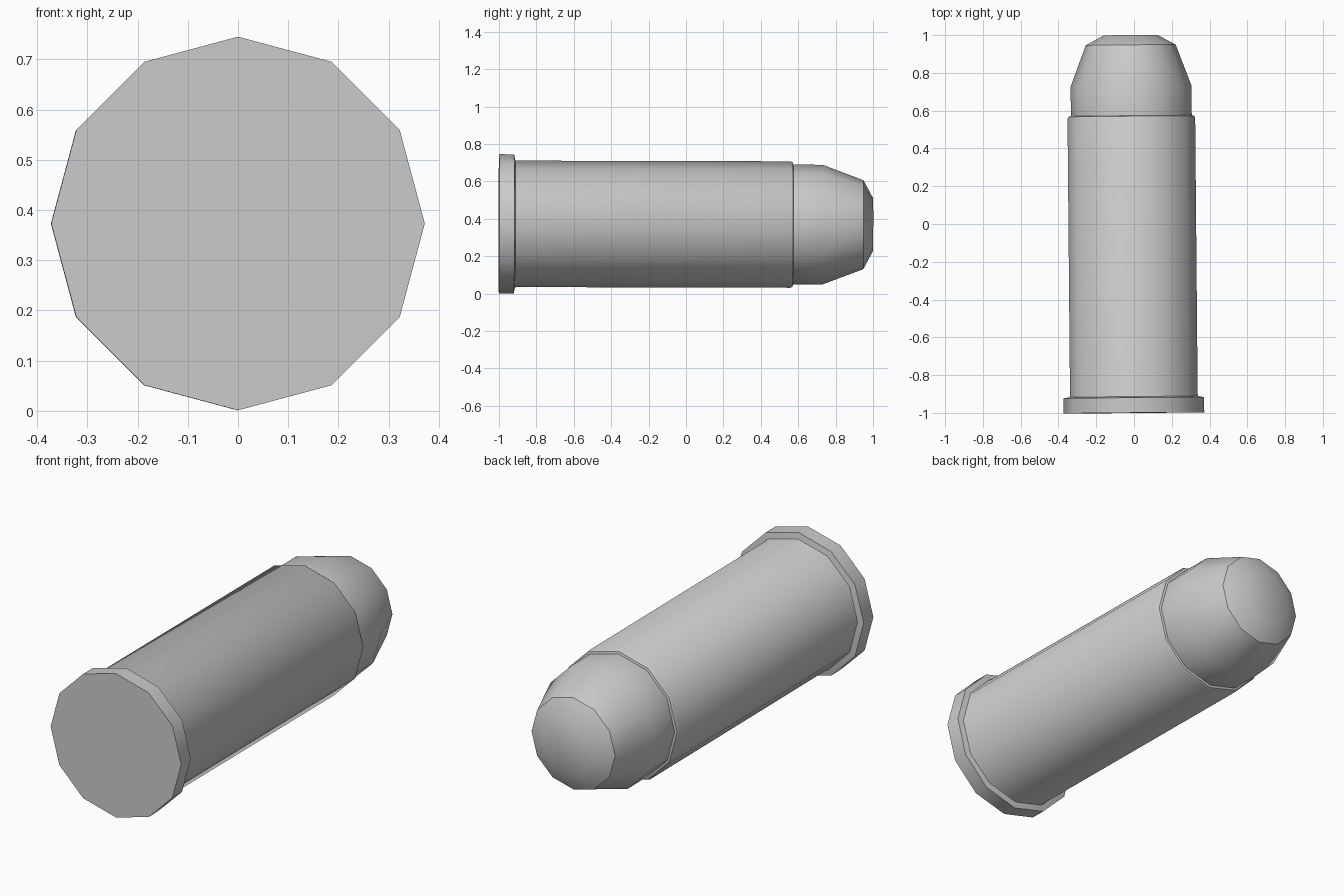
import bpy, bmesh, math
from mathutils import Matrix

if "Cube" in bpy.data.objects:
    bpy.data.objects.remove(bpy.data.objects["Cube"])

SIDES = 12
# the whole round leans very slightly off the y axis, pivoting at the base
PLACE = (Matrix.Translation((0, -1, 0.373)) @ Matrix.Rotation(0.009, 4, 'Z')
         @ Matrix.Rotation(-0.0025, 4, 'X') @ Matrix.Translation((0, 1, 0)))


def lathe(name, profile, cap_start=False, cap_end=False):
    """Revolve (y, radius) points around the y axis."""
    bm = bmesh.new()
    rings = []
    for y, r in profile:
        ring = []
        for i in range(SIDES):
            a = 2 * math.pi * i / SIDES
            ring.append(bm.verts.new(PLACE @ Matrix.Translation(
                (r * math.cos(a), y, r * math.sin(a))).to_translation()))
        rings.append(ring)
    for a, b in zip(rings, rings[1:]):
        for i in range(SIDES):
            j = (i + 1) % SIDES
            bm.faces.new((a[i], b[i], b[j], a[j]))
    if cap_start:
        bm.faces.new(rings[0])
    if cap_end:
        bm.faces.new(rings[-1][::-1])
    mesh = bpy.data.meshes.new(name)
    bm.to_mesh(mesh)
    bm.free()
    obj = bpy.data.objects.new(name, mesh)
    bpy.context.collection.objects.link(obj)
    bpy.ops.object.select_all(action='DESELECT')
    obj.select_set(True)
    bpy.context.view_layer.objects.active = obj
    bpy.ops.object.shade_smooth_by_angle(angle=math.radians(40))
    return obj


# rimmed case: base ring, rim, long wall, stepped mouth
lathe("case", [(-1, 0.196), (-1, 0.372), (-0.92, 0.372), (-0.914, 0.341),
               (-0.905, 0.338), (0.56, 0.338), (0.57, 0.332), (0.573, 0.32)])

# blunt bullet with chamfered flat nose
lathe("bullet", [(0.573, 0.32), (0.73, 0.32), (0.948, 0.238), (1.0, 0.142)],
      cap_end=True)

# flush primer disc in the base
primer = bpy.data.meshes.new("primer")
bm = bmesh.new()
bm.faces.new([bm.verts.new((PLACE @ Matrix.Translation((
    0.196 * math.cos(2 * math.pi * i / SIDES), -1,
    0.196 * math.sin(2 * math.pi * i / SIDES)))).to_translation())
    for i in range(SIDES)])
bm.to_mesh(primer)
bm.free()
dark = bpy.data.materials.new("dark_metal")
dark.diffuse_color = (0.56, 0.56, 0.56, 1)
dark.use_nodes = True
dark.node_tree.nodes["Principled BSDF"].inputs["Base Color"].default_value = dark.diffuse_color
primer.materials.append(dark)
bpy.context.collection.objects.link(bpy.data.objects.new("primer", primer))
